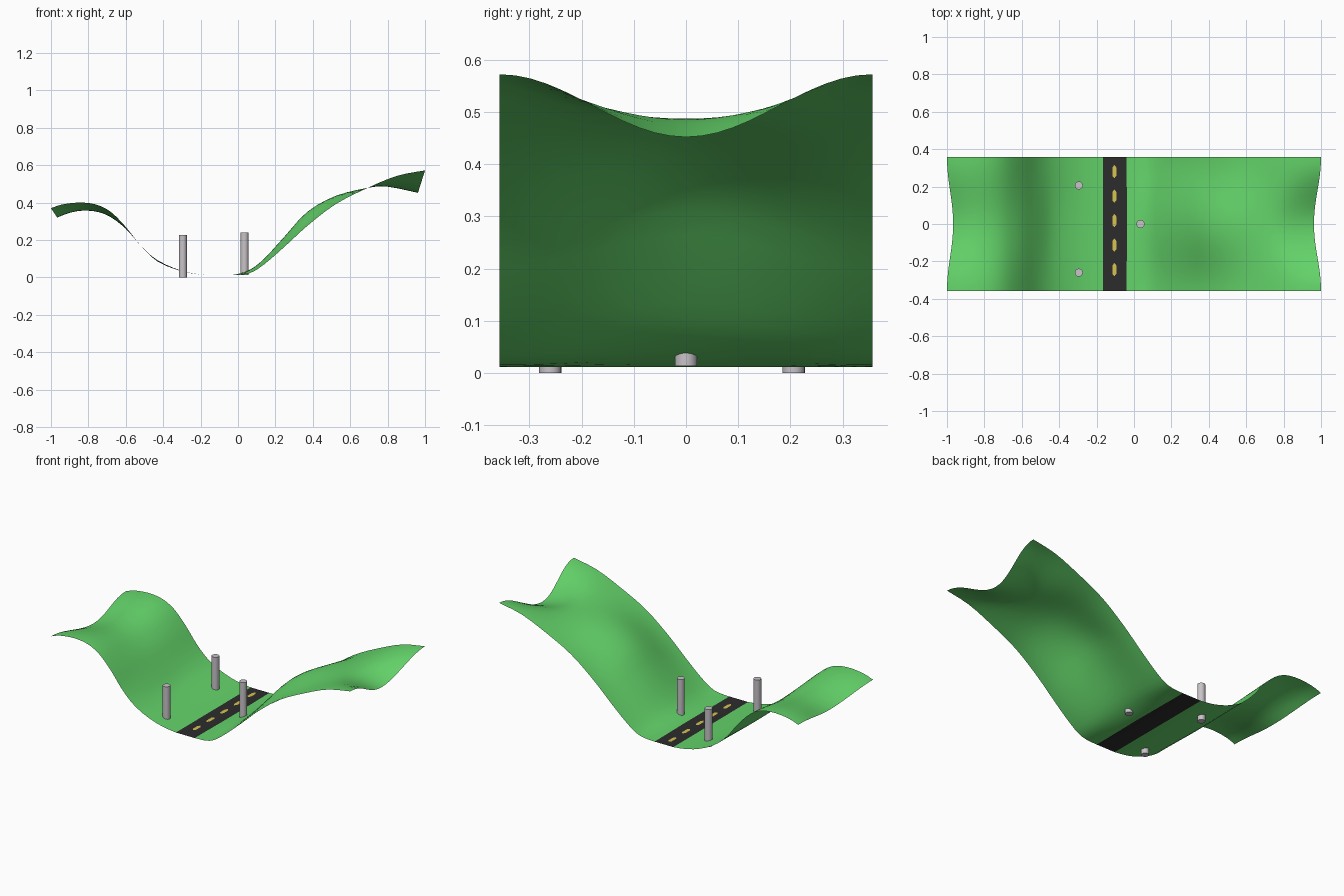
import bpy, bmesh, math

if "Cube" in bpy.data.objects:
    bpy.data.objects.remove(bpy.data.objects["Cube"])


def material(name, rgb):
    m = bpy.data.materials.new(name)
    lin = [((c / 255 + 0.055) / 1.055) ** 2.4 for c in rgb]
    m.diffuse_color = (*lin, 1)
    m.use_nodes = True
    m.node_tree.nodes["Principled BSDF"].inputs["Base Color"].default_value = m.diffuse_color
    return m


GRASS = material("grass green", (100, 212, 106))
ASPHALT = material("asphalt black", (44, 44, 44))
PAINT = material("road paint yellow", (215, 195, 80))
POST = material("post grey", (200, 195, 200))


def finish(bm, name, *mats):
    me = bpy.data.meshes.new(name)
    bm.to_mesh(me)
    bm.free()
    for m in mats:
        me.materials.append(m)
    ob = bpy.data.objects.new(name, me)
    bpy.context.collection.objects.link(ob)
    return ob


# Valley profile: x, z along the long edges, then x, z along the centre line
PROFILE = [
    (-1.0, .37, -.967, .32), (-.94, .39, -.90, .345), (-.85, .40, -.83, .357),
    (-.76, .39, -.75, .35), (-.68, .35, -.68, .322), (-.60, .27, -.60, .26),
    (-.52, .17, -.52, .17), (-.43, .092, -.43, .085), (-.30, .035, -.30, .033),
    (-.165, .012, -.165, .012), (-.04, .012, -.037, .012), (.06, .022, .06, .04),
    (.14, .07, .14, .10), (.25, .165, .25, .22), (.37, .275, .37, .35),
    (.52, .39, .52, .435), (.69, .477, .69, .478), (.85, .543, .80, .485),
    (1.0, .572, .962, .452)]
ROAD = 9          # profile span that is the road
STEPS, COLS, HALF = 3, 24, 0.357


def smooth_point(i, t):
    p = [PROFILE[min(max(i + k, 0), len(PROFILE) - 1)] for k in (-1, 0, 1, 2)]
    if i == ROAD:     # the road is flat
        return [b + (c - b) * t for b, c in zip(p[1], p[2])]
    return [.5 * (2 * b + (c - a) * t + (2 * a - 5 * b + 4 * c - d) * t * t
                  + (3 * b - a - 3 * c + d) * t ** 3) for a, b, c, d in zip(*p)]


# Terrain sheet with the road as a coloured strip
bm = bmesh.new()
rows = []
spans = len(PROFILE) - 1
for r in range(spans * STEPS + 1):
    i = min(r // STEPS, spans - 1)
    xe, ze, xm, zm = smooth_point(i, r / STEPS - i)
    row = []
    for c in range(COLS + 1):
        y = HALF * (2 * c / COLS - 1)
        w = .5 * (1 + math.cos(math.pi * y / HALF))
        z = max(ze + (zm - ze) * w, .011)
        row.append(bm.verts.new((xe + (xm - xe) * w, y, z)))
    rows.append(row)
for r in range(len(rows) - 1):
    for c in range(COLS):
        f = bm.faces.new((rows[r][c], rows[r + 1][c], rows[r + 1][c + 1], rows[r][c + 1]))
        f.smooth = True
        f.material_index = 1 if r // STEPS == ROAD else 0
finish(bm, "valley_terrain", GRASS, ASPHALT)

# Yellow centre-line dashes
bm = bmesh.new()
for k in range(5):
    y = .28 - .131 * k
    bm.faces.new([bm.verts.new((-.105 + dx, y + dy, .0128)) for dx, dy in
                  ((0, -.036), (.011, -.022), (.011, .022), (0, .036), (-.011, .022), (-.011, -.022))])
finish(bm, "road_dashes", PAINT)

# Upright posts
for n, (x, y, z0, z1) in enumerate([(-.295, -.26, 0, .226), (-.295, .206, 0, .226),
                                    (.035, 0, .014, .24)]):
    bm = bmesh.new()
    bmesh.ops.create_cone(bm, cap_ends=True, segments=20, radius1=.0215, radius2=.0215,
                          depth=z1 - z0)
    bmesh.ops.translate(bm, verts=bm.verts, vec=(x, y, (z0 + z1) / 2))
    for f in bm.faces:
        f.smooth = abs(f.normal.z) < .5
    for e in bm.edges:
        e.smooth = abs(e.verts[0].co.z - e.verts[1].co.z) > .01
    finish(bm, "post_%d" % (n + 1), POST)
